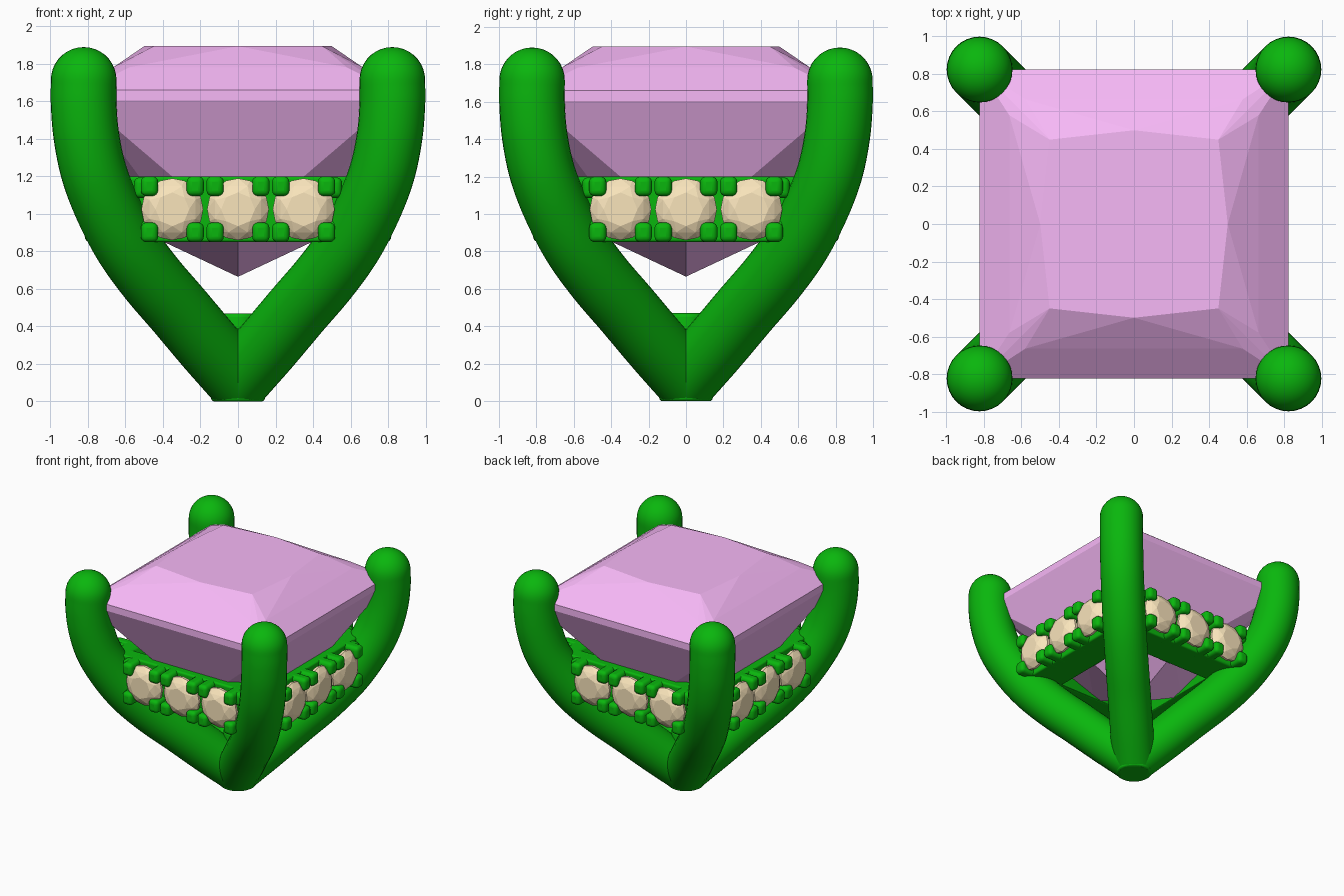
import bpy, bmesh, math
from mathutils import Vector, Matrix

if "Cube" in bpy.data.objects:
    bpy.data.objects.remove(bpy.data.objects["Cube"])


def material(name, rgb):
    m = bpy.data.materials.new(name)
    m.diffuse_color = (*rgb, 1)
    m.use_nodes = True
    m.node_tree.nodes["Principled BSDF"].inputs["Base Color"].default_value = m.diffuse_color
    return m


GREEN = material("green metal", (0.003, 0.47, 0.004))
PINK = material("pink gem", (0.93, 0.48, 0.93))
CREAM = material("cream gem", (0.95, 0.78, 0.50))


def finish(bm, name, mat, smooth=None, bevel=0):
    bmesh.ops.recalc_face_normals(bm, faces=bm.faces)
    me = bpy.data.meshes.new(name)
    bm.to_mesh(me)
    bm.free()
    ob = bpy.data.objects.new(name, me)
    bpy.context.collection.objects.link(ob)
    me.materials.append(mat)
    if bevel:
        mod = ob.modifiers.new("round", "BEVEL")
        mod.width, mod.segments = bevel, 4
    if smooth:
        bpy.ops.object.select_all(action="DESELECT")
        ob.select_set(True)
        bpy.context.view_layer.objects.active = ob
        bpy.ops.object.shade_smooth_by_angle(angle=math.radians(smooth))
    return ob


def hull(points, name, mat):
    bm = bmesh.new()
    for p in points:
        bm.verts.new(p)
    bmesh.ops.convex_hull(bm, input=bm.verts[:])
    loose = [v for v in bm.verts if not v.link_faces]
    bmesh.ops.delete(bm, geom=loose, context="VERTS")
    return finish(bm, name, mat)


def catmull(pts, n=6):
    p = [2 * pts[0] - pts[1]] + pts + [2 * pts[-1] - pts[-2]]
    out = []
    for i in range(1, len(p) - 2):
        a, b, c, d = p[i - 1:i + 3]
        for k in range(n):
            t = k / n
            out.append(0.5 * (2 * b + (c - a) * t + (2 * a - 5 * b + 4 * c - d) * t * t
                              + (3 * b - a - 3 * c + d) * t ** 3))
    return out + [pts[-1]]


# Corner prongs: round bars swept along a curve, with domed tips
R, SIDES = 0.175, 32
PATH = [(0, .12), (.155, .295), (.315, .485), (.465, .66), (.595, .84), (.695, 1.03),
        (.768, 1.22), (.808, 1.41), (.823, 1.58), (.823, 1.715)]


def prong(sx, sy, name):
    pts = catmull([Vector((x * sx, x * sy, z)) for x, z in PATH])
    side = Vector((-sy, sx, 0)).normalized()
    rings = []
    for i, p in enumerate(pts):
        t = (pts[min(i + 1, len(pts) - 1)] - pts[max(i - 1, 0)]).normalized()
        rings.append((p, t, R))
    for k in range(1, 9):
        a = k / 9 * math.pi / 2
        rings.append((pts[-1] + Vector((0, 0, R * math.sin(a))), Vector((0, 0, 1)), R * math.cos(a)))
    bm = bmesh.new()
    loops = []
    for p, t, r in rings:
        up = side.cross(t)
        loops.append([bm.verts.new(p + r * (side * math.cos(a) + up * math.sin(a)))
                      for a in (2 * math.pi * j / SIDES for j in range(SIDES))])
    for A, B in zip(loops, loops[1:]):
        for j in range(SIDES):
            k = (j + 1) % SIDES
            bm.faces.new((A[j], A[k], B[k], B[j]))
    tip = bm.verts.new(pts[-1] + Vector((0, 0, R)))
    for j in range(SIDES):
        bm.faces.new((loops[-1][j], loops[-1][(j + 1) % SIDES], tip))
    bm.faces.new(loops[0])
    # flat foot on the ground
    bmesh.ops.bisect_plane(bm, geom=bm.verts[:] + bm.edges[:] + bm.faces[:],
                           plane_co=(0, 0, 0), plane_no=(0, 0, -1), clear_outer=True)
    bmesh.ops.holes_fill(bm, edges=[e for e in bm.edges if e.is_boundary])
    finish(bm, name, GREEN, 40)


for sx, sy, n in [(1, 1, "back_right"), (-1, 1, "back_left"), (1, -1, "front_right"), (-1, -1, "front_left")]:
    prong(sx, sy, n + "_prong")

# Hub where the prongs meet
bm = bmesh.new()
bmesh.ops.create_cone(bm, cap_ends=True, segments=32, radius1=.145, radius2=.11, depth=.47,
                      matrix=Matrix.Translation((0, 0, .235)))
finish(bm, "prong_hub", GREEN, 30, .02)

# Large square gem: bevelled crown, thin girdle, pointed pavilion
pts = [(0, 0, .665)]
for s in (1, -1):
    pts += [(.5 * s, 0, .9), (0, .5 * s, .9), (.5 * s, 0, 1.895), (0, .5 * s, 1.895)]
    for t in (1, -1):
        pts += [(.825 * s, .825 * t, 1.605), (.825 * s, .825 * t, 1.66), (.45 * s, .45 * t, 1.895),
                (.665 * s, .58 * t, 1.782), (.58 * s, .665 * t, 1.782), (.49 * s, .49 * t, 1.15)]
hull(pts, "main_gem", PINK)

# Square gallery band, tapered inside to follow the gem
bm = bmesh.new()
loops = [[bm.verts.new((h * x, h * y, z)) for x, y in ((1, 1), (-1, 1), (-1, -1), (1, -1))]
         for h, z in ((.70, .85), (.70, 1.2), (.58, 1.2), (.41, .85))]
for i in range(4):
    A, B = loops[i], loops[(i + 1) % 4]
    for j in range(4):
        k = (j + 1) % 4
        bm.faces.new((A[j], A[k], B[k], B[j]))
finish(bm, "gallery_band", GREEN, 30, .015)


# Small round gems on each side, each held by four claws
def ring(r, y, n, cx, off=0):
    return [(cx + r * math.cos(2 * math.pi * (j + off) / n), y,
             1.025 + r * math.sin(2 * math.pi * (j + off) / n)) for j in range(n)]


for q, side in enumerate(("front", "right", "back", "left")):
    rot = Matrix.Rotation(q * math.pi / 2, 4, "Z")
    claws = bmesh.new()
    for i, cx in enumerate((-.35, 0, .35)):
        p = (ring(.09, -.81, 8, cx) + ring(.133, -.79, 8, cx, .5) + ring(.165, -.755, 16, cx)
             + ring(.165, -.735, 16, cx) + [(cx, -.60, 1.025)])
        hull([rot @ Vector(v) for v in p], f"{side}_small_gem_{i + 1}", CREAM)
        for dx in (-.122, .122):
            for dz in (-.123, .123):
                m = Matrix.Translation((cx + dx, -.71, 1.025 + dz)) @ Matrix.Diagonal((.092, .215, .105, 1))
                bmesh.ops.create_cube(claws, size=1, matrix=rot @ m)
    # end beads beside the prongs
    for cx in (-.5, .5):
        for dz in (-.115, .115):
            m = Matrix.Translation((cx, -.70, 1.025 + dz)) @ Matrix.Diagonal((.11, .12, .11, 1))
            bmesh.ops.create_cube(claws, size=1, matrix=rot @ m)
    finish(claws, f"{side}_claws", GREEN, 50, .03)
